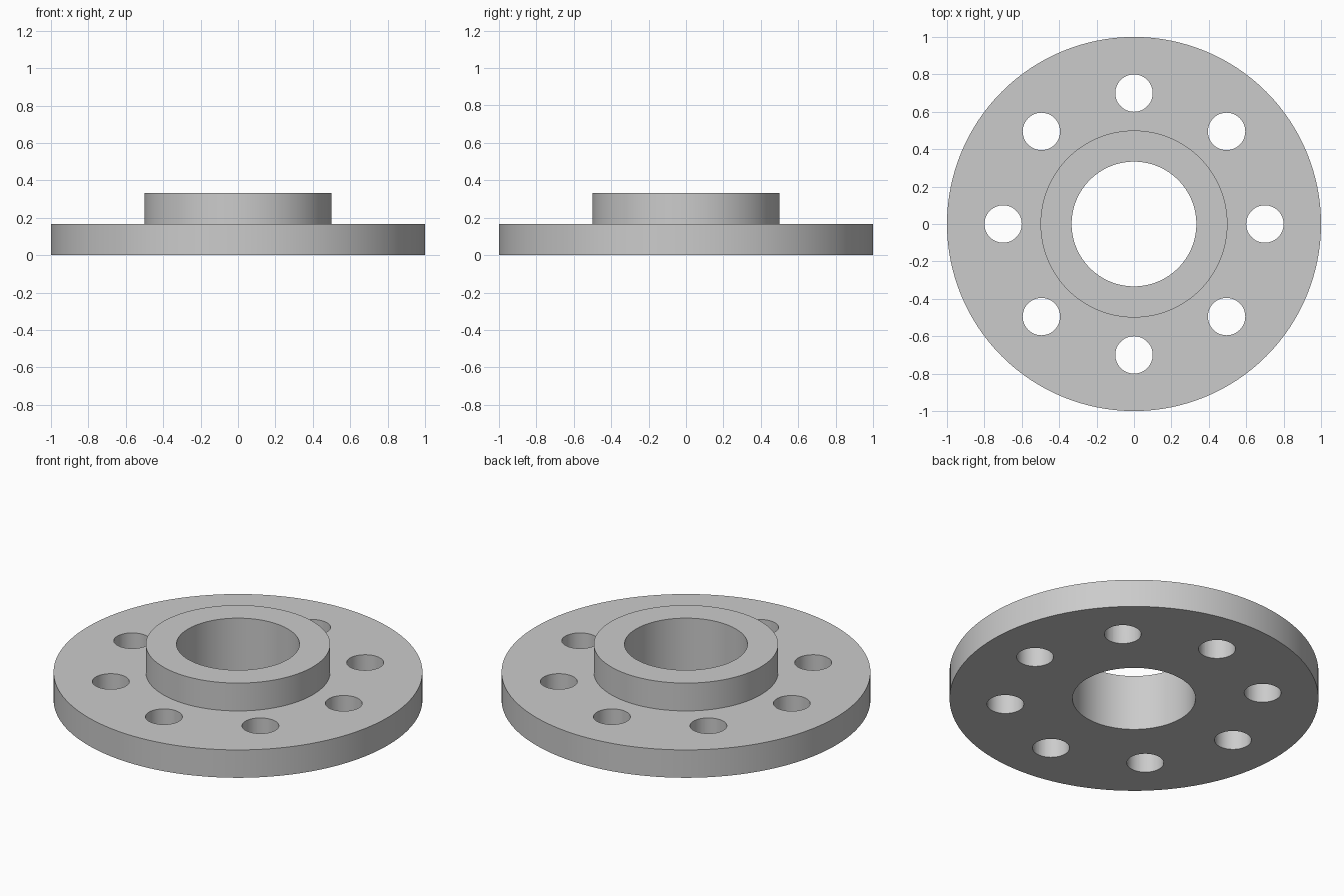
import bpy, bmesh, math
from mathutils import Matrix, Vector

cube = bpy.data.objects.get("Cube")
if cube:
    bpy.data.objects.remove(cube, do_unlink=True)

PLATE_R, HUB_R, BORE_R = 1.0, 0.5, 1 / 3
PLATE_TOP, HUB_TOP = 1 / 6, 1 / 3
BOLT_COUNT, BOLT_CIRCLE, BOLT_R = 8, 0.7, 0.1

steel = bpy.data.materials.new("grey steel")
steel.use_nodes = True
grey = (0.6, 0.6, 0.6, 1)
steel.diffuse_color = grey
steel.node_tree.nodes["Principled BSDF"].inputs["Base Color"].default_value = grey


def make_object(name, bm):
    bmesh.ops.recalc_face_normals(bm, faces=bm.faces)
    mesh = bpy.data.meshes.new(name)
    bm.to_mesh(mesh)
    bm.free()
    mesh.materials.append(steel)
    obj = bpy.data.objects.new(name, mesh)
    bpy.context.collection.objects.link(obj)
    return obj


# Flange body: stepped section turned around the vertical axis
profile = [(BORE_R, 0), (PLATE_R, 0), (PLATE_R, PLATE_TOP),
           (HUB_R, PLATE_TOP), (HUB_R, HUB_TOP), (BORE_R, HUB_TOP)]
bm = bmesh.new()
verts = [bm.verts.new((r, 0, z)) for r, z in profile]
edges = [bm.edges.new((v, verts[i - 1])) for i, v in enumerate(verts)]
bmesh.ops.spin(bm, geom=verts + edges, cent=(0, 0, 0), axis=(0, 0, 1),
               angle=math.tau, steps=128, use_merge=True)
bmesh.ops.remove_doubles(bm, verts=bm.verts, dist=1e-5)
flange = make_object("flange", bm)

# Ring of bolt hole cutters
bm = bmesh.new()
for i in range(BOLT_COUNT):
    spot = Matrix.Rotation(math.tau * i / BOLT_COUNT, 4, "Z") @ Vector((BOLT_CIRCLE, 0, PLATE_TOP / 2))
    bmesh.ops.create_cone(bm, cap_ends=True, segments=48, radius1=BOLT_R, radius2=BOLT_R,
                          depth=2 * PLATE_TOP, matrix=Matrix.Translation(spot))
cutter = make_object("bolt_hole_cutter", bm)
cutter.hide_render = True

# Drill the holes
drill = flange.modifiers.new("bolt holes", "BOOLEAN")
drill.operation = "DIFFERENCE"
drill.solver = "EXACT"
drill.object = cutter
bpy.ops.object.select_all(action="DESELECT")
flange.select_set(True)
bpy.context.view_layer.objects.active = flange
bpy.ops.object.modifier_apply(modifier=drill.name)
bpy.data.objects.remove(cutter, do_unlink=True)
bpy.ops.object.shade_smooth_by_angle(angle=math.radians(30))
